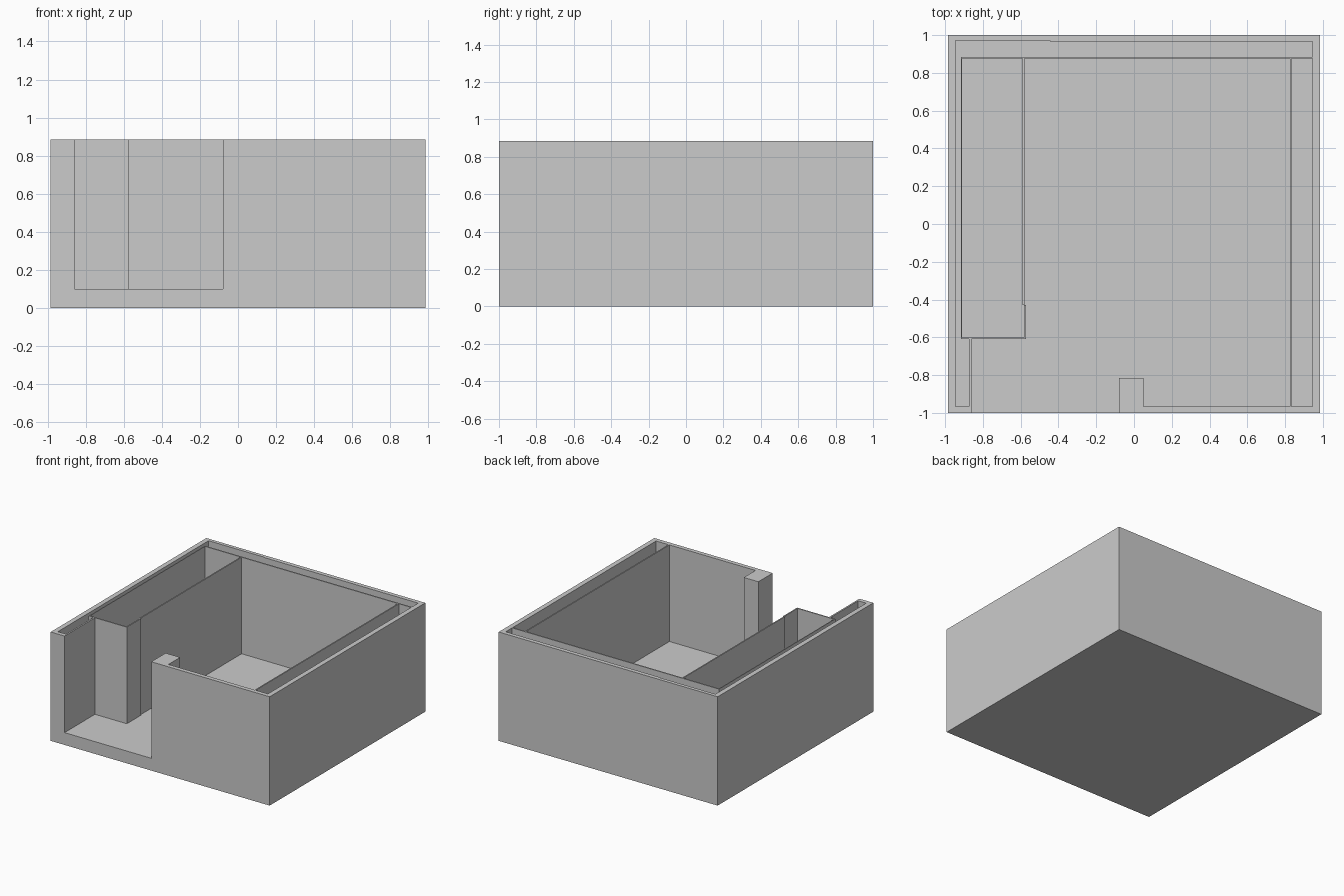
import bpy, bmesh

if "Cube" in bpy.data.objects:
    bpy.data.objects.remove(bpy.data.objects["Cube"])

W, D, H, FLOOR = 0.985, 1.0, 0.885, 0.10


def add_prism(bm, outline, z0, z1):
    """Extrude a plan outline from z0 up to z1."""
    face = bm.faces.new([bm.verts.new((x, y, z0)) for x, y in outline])
    new = bmesh.ops.extrude_face_region(bm, geom=[face])["geom"]
    verts = [g for g in new if isinstance(g, bmesh.types.BMVert)]
    bmesh.ops.translate(bm, verts=verts, vec=(0, 0, z1 - z0))


def make_object(name, outlines, z0, z1):
    bm = bmesh.new()
    for outline in outlines:
        add_prism(bm, outline, z0, z1)
    bmesh.ops.recalc_face_normals(bm, faces=bm.faces)
    mesh = bpy.data.meshes.new(name)
    bm.to_mesh(mesh)
    bm.free()
    obj = bpy.data.objects.new(name, mesh)
    bpy.context.collection.objects.link(obj)
    return obj


# Main room, running out through the front doorway past the pier
room = [(-0.86, -1.1), (-0.08, -1.1), (-0.08, -0.815), (0.05, -0.815),
        (0.05, -0.965), (0.825, -0.965), (0.825, 0.875), (-0.58, 0.875),
        (-0.58, -0.43), (-0.573, -0.43), (-0.573, -0.61), (-0.86, -0.61)]

# L-shaped cavity behind the left and back panels
wall_cavity = [(-0.945, -0.965), (-0.873, -0.965), (-0.873, -0.61),
               (-0.916, -0.61), (-0.916, 0.885), (0.945, 0.885),
               (0.945, 0.966), (-0.445, 0.966), (-0.445, 0.971),
               (-0.945, 0.971)]

# Closet along the left side
closet = [(-0.91, -0.60), (-0.583, -0.60), (-0.583, -0.43), (-0.59, -0.43),
          (-0.59, 0.875), (-0.91, 0.875)]

# Narrow cavity behind the right panel
right_cavity = [(0.835, -0.965), (0.945, -0.965), (0.945, 0.875),
                (0.835, 0.875)]

# Solid block hollowed out so walls and floor are one clean piece
shell = make_object("room_shell", [[(-W, -D), (W, -D), (W, D), (-W, D)]], 0, H)
cutter = make_object("hollow_cutter",
                     [room, wall_cavity, closet, right_cavity], FLOOR, H + 0.2)
cutter.hide_render = True
cutter.hide_set(True)

mod = shell.modifiers.new("hollow", "BOOLEAN")
mod.operation = "DIFFERENCE"
mod.solver = "EXACT"
mod.object = cutter

# Bake the cut and drop the cutter
bpy.context.view_layer.objects.active = shell
bpy.ops.object.modifier_apply(modifier=mod.name)
bpy.data.objects.remove(cutter, do_unlink=True)
